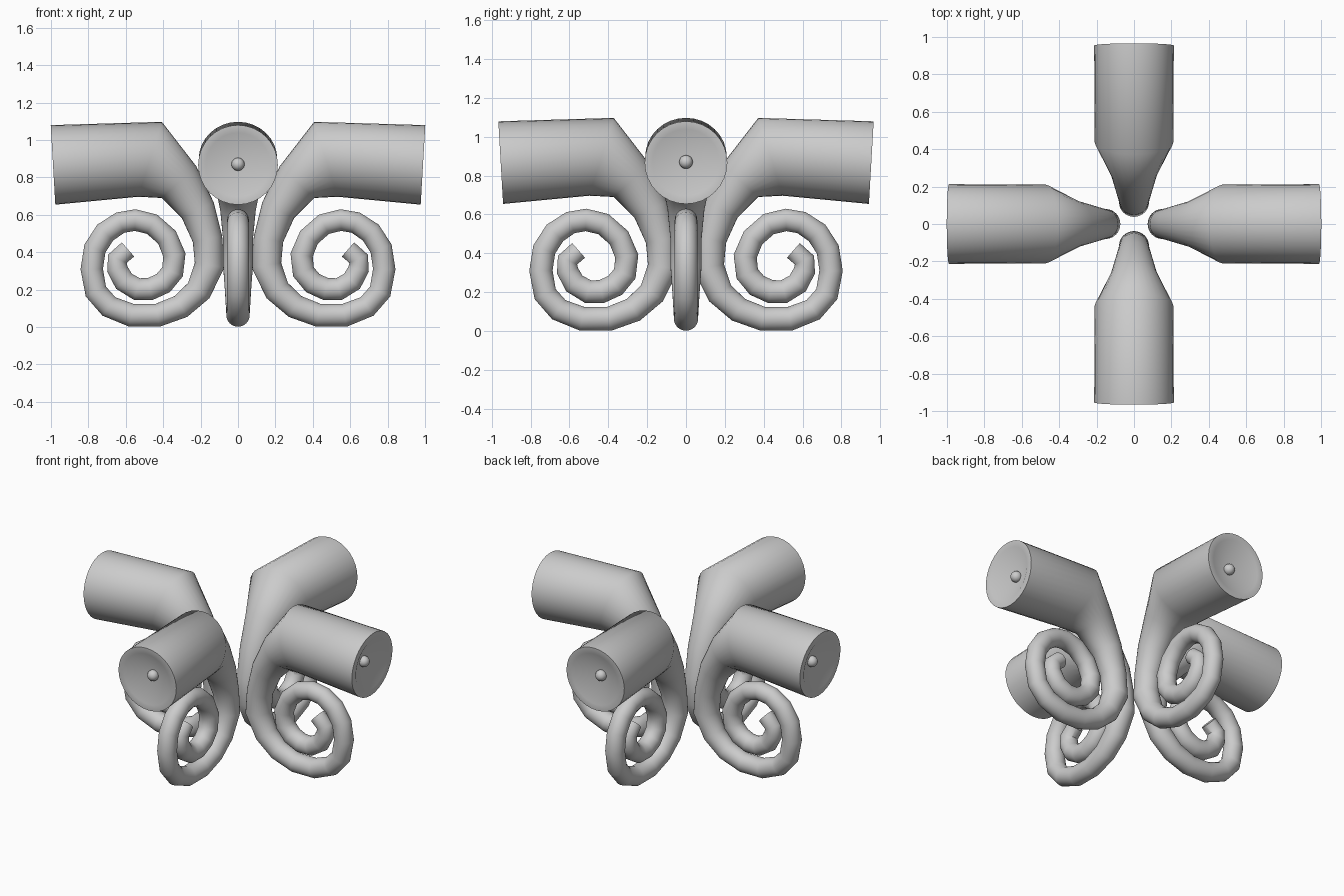
import bpy, bmesh, math
from mathutils import Vector, Matrix

if "Cube" in bpy.data.objects:
    bpy.data.objects.remove(bpy.data.objects["Cube"])

SIDES = 32
# Centre line of one arm from trumpet mouth to curl tip: (outward, height, radius)
PATH = [(.989, .867, .213), (.47, .897, .21), (.315, .775, .125), (.215, .625, .095),
        (.163, .47, .08), (.152, .33, .08), (.21, .195, .07), (.305, .11, .065),
        (.43, .063, .062), (.57, .063, .062), (.69, .11, .06), (.76, .19, .06),
        (.782, .31, .06), (.765, .42, .06), (.71, .505, .06), (.63, .558, .058),
        (.55, .572, .058), (.46, .55, .058), (.38, .48, .058), (.34, .385, .06),
        (.35, .295, .06), (.40, .235, .06), (.47, .203, .06), (.54, .203, .06),
        (.61, .245, .058), (.645, .31, .056), (.645, .365, .054), (.588, .415, .05)]
CENTRES = [Vector((r, 0, z)) for r, z, _ in PATH]
AXIS = (CENTRES[0] - CENTRES[1]).normalized()


def ring(bm, centre, tangent, radius):
    """Circle of vertices square to the tangent, which lies in the xz plane."""
    side = Vector((0, 1, 0))
    up = side.cross(tangent)
    return [bm.verts.new(centre + radius * (math.cos(a) * side + math.sin(a) * up))
            for a in (2 * math.pi * i / SIDES for i in range(SIDES))]


def finish(bm, name, matrix):
    bmesh.ops.recalc_face_normals(bm, faces=bm.faces)
    mesh = bpy.data.meshes.new(name)
    bm.to_mesh(mesh)
    bm.free()
    mesh.transform(matrix)
    ob = bpy.data.objects.new(name, mesh)
    bpy.context.collection.objects.link(ob)
    bpy.ops.object.select_all(action='DESELECT')
    ob.select_set(True)
    bpy.context.view_layer.objects.active = ob
    bpy.ops.object.shade_smooth_by_angle(angle=math.radians(55))


def horn(name, matrix):
    bm = bmesh.new()
    # Recessed mouth: lip inside the rim
    rings = [ring(bm, CENTRES[0], -AXIS, .172)]
    # Outer tube swept along the path, each ring on the bisector of its corner
    for i, (_, _, rad) in enumerate(PATH):
        before = CENTRES[i] - CENTRES[i - 1] if i else -AXIS
        after = CENTRES[i + 1] - CENTRES[i] if i + 1 < len(PATH) else before
        tangent = (before.normalized() + after.normalized()).normalized()
        rings.append(ring(bm, CENTRES[i], tangent, rad))
    for a, b in zip(rings, rings[1:]):
        for k in range(SIDES):
            j = (k + 1) % SIDES
            bm.faces.new((a[k], a[j], b[j], b[k]))
    bm.faces.new(rings[-1])
    # Hollow cone closing the mouth
    apex = bm.verts.new(CENTRES[0] - AXIS * .085)
    for k in range(SIDES):
        bm.faces.new((rings[0][k], rings[0][(k + 1) % SIDES], apex))
    finish(bm, name, matrix)


def bead(name, matrix):
    bm = bmesh.new()
    bmesh.ops.create_uvsphere(bm, u_segments=20, v_segments=12, radius=.035,
                              matrix=Matrix.Translation(CENTRES[0] - AXIS * .06))
    finish(bm, name, matrix)


# Four arms; the front and back pair sit slightly closer to the middle
for label, angle, shift in (("right", 0, 0), ("back", 90, -.035),
                            ("left", 180, 0), ("front", 270, -.035)):
    m = Matrix.Rotation(math.radians(angle), 4, 'Z') @ Matrix.Translation((shift, 0, 0))
    horn(label + "_curled_horn", m)
    bead(label + "_mouth_bead", m)
